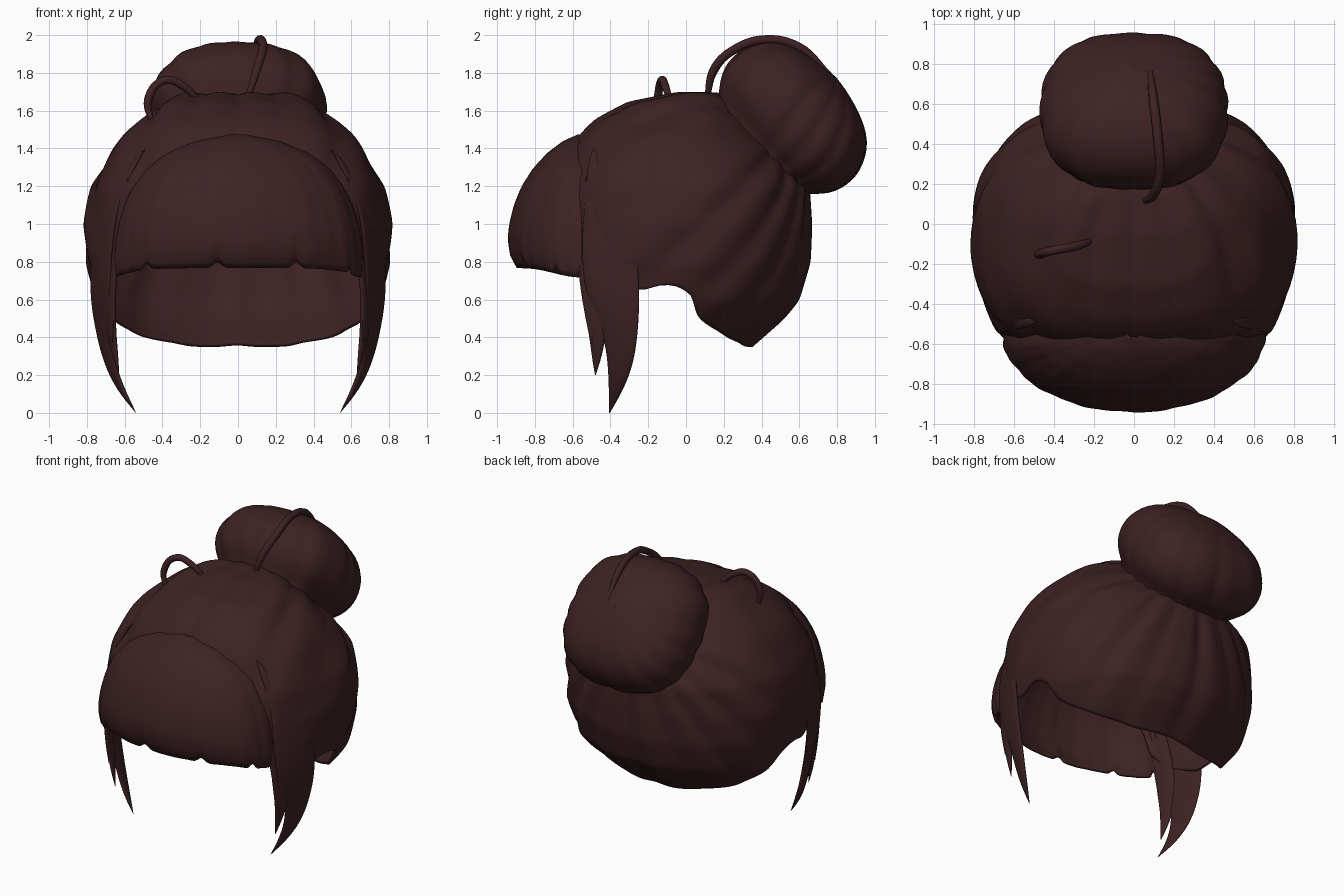
import bpy, math
from mathutils import Vector

old = bpy.data.objects.get("Cube")
if old:
    bpy.data.objects.remove(old, do_unlink=True)

hair = bpy.data.materials.new("dark brown hair")
hair.use_nodes = True
COLOR = (0.047, 0.0155, 0.0165, 1)
hair.diffuse_color = COLOR
bsdf = hair.node_tree.nodes["Principled BSDF"]
bsdf.inputs["Base Color"].default_value = COLOR
bsdf.inputs["Roughness"].default_value = 0.7


def lerp_table(table, t):
    """Interpolate rows of (key, values...) at key t."""
    if t <= table[0][0]:
        return table[0][1:]
    for a, b in zip(table, table[1:]):
        if t <= b[0]:
            f = (t - a[0]) / (b[0] - a[0])
            return [p + (q - p) * f for p, q in zip(a[1:], b[1:])]
    return table[-1][1:]


def grid_object(name, rows, closed, smooth=0, thick=0, subsurf=0):
    """Skin a list of equally long point rows."""
    n = len(rows[0])
    verts = [p for row in rows for p in row]
    faces = []
    for i in range(len(rows) - 1):
        for j in range(n if closed else n - 1):
            k = (j + 1) % n
            faces.append((i * n + j, i * n + k, (i + 1) * n + k, (i + 1) * n + j))
    mesh = bpy.data.meshes.new(name)
    mesh.from_pydata(verts, [], faces)
    mesh.materials.append(hair)
    mesh.update()
    mesh.shade_smooth()
    obj = bpy.data.objects.new(name, mesh)
    bpy.context.collection.objects.link(obj)
    if smooth:
        mod = obj.modifiers.new("Soften", "SMOOTH")
        mod.factor, mod.iterations = 0.5, smooth
    if subsurf:
        mod = obj.modifiers.new("Round", "SUBSURF")
        mod.levels = mod.render_levels = subsurf
    if thick:
        mod = obj.modifiers.new("Thickness", "SOLIDIFY")
        mod.thickness, mod.offset = thick, -1
    return obj


def clumps(a):
    """Uneven lobes of combed hair around an angle, roughly -1 to 0.5."""
    return abs(math.sin(8 * a + 0.7 * math.sin(3 * a))) + 0.15 * math.sin(21 * a + 1) - 0.7


# Combing axis: from the middle of the head out through the bun
AXIS = Vector((0, 0.74, 0.67)).normalized()
SIDE = Vector((1, 0, 0))
UP = SIDE.cross(AXIS)

# Swept-back hair: horizontal slices as (z, half width, front y, back y)
SLICES = [(.33, .44, -.3, .33), (.42, .6, -.5, .43), (.5, .67, -.6, .52),
          (.6, .75, -.66, .6), (.8, .8, -.7, .655), (1, .81, -.7, .66),
          (1.2, .77, -.68, .65), (1.4, .66, -.6, .49), (1.47, .6, -.56, .42),
          (1.55, .5, -.48, .34), (1.64, .4, -.31, .25), (1.69, .27, -.05, .19)]
# Lower edge as (y, z)
HEM = [(-.64, 1.3), (-.57, .85), (-.5, .75), (-.25, .63), (-.15, .68), (-.05, .67),
       (.02, .62), (.05, .51), (.12, .45), (.3, .35), (.6, .34)]
CENTER = Vector((0, 0.02, 1.02))


def inside(p):
    if not SLICES[0][0] < p.z < SLICES[-1][0]:
        return False
    w, front, back = lerp_table(SLICES, p.z)
    power, depth = (2.8, front) if p.y < 0 else (2.05, back)
    return abs(p.x / w) ** power + abs(p.y / depth) ** power < 1


def cap_point(theta, phi):
    d = AXIS * math.cos(theta) + (SIDE * math.sin(phi) + UP * math.cos(phi)) * math.sin(theta)
    lo, hi = 0, 1.5
    for _ in range(14):
        mid = (lo + hi) / 2
        if inside(CENTER + d * mid):
            lo = mid
        else:
            hi = mid
    return CENTER + d * lo


def below_hem(p):
    return p.z < lerp_table(HEM, p.y)[0]


COLS, ROWS = 168, 44
columns = []
for j in range(COLS):
    phi = -2 * math.pi * j / COLS
    end = 0.5
    while end < 2.9 and not below_hem(cap_point(end, phi)):
        end += 0.04
    lo = end - 0.04
    for _ in range(6):
        mid = (lo + end) / 2
        if below_hem(cap_point(mid, phi)):
            end = mid
        else:
            lo = mid
    col = []
    for i in range(ROWS):
        t = i / (ROWS - 1)
        p = cap_point(0.3 + (lo - 0.3) * t, phi)
        groove = 0.026 * clumps(phi) * min(1, 3 * t) * (1 - 0.6 * t ** 3)
        col.append(p + (p - CENTER).normalized() * (groove + 0.004))
    columns.append(col)
grid_object("swept_back_hair", [list(r) for r in zip(*columns)], True, smooth=4, thick=0.02)

# Bun: squarish lobed profile (distance along axis, radius)
BUN = [(-.05, .33), (.0, .355), (.04, .395), (.1, .43), (.17, .445), (.24, .443), (.31, .42),
       (.38, .377), (.43, .315), (.465, .24), (.49, .15), (.505, .07), (.51, .002)]
base = Vector((0, 0.42, 1.43))
rows = []
for s, r in BUN:
    row = []
    for j in range(112):
        a = 2 * math.pi * j / 112
        square = (abs(math.sin(a)) ** 2.6 + abs(math.cos(a)) ** 2.6) ** (-1 / 2.6)
        rr = r * square * (1 + 0.028 * (clumps(a + 0.5 * s) + 0.6))
        row.append(base + AXIS * s + SIDE * (rr * 1.04 * math.sin(a)) + UP * (rr * math.cos(a)))
    rows.append(row)
grid_object("bun", rows, True, subsurf=1)

# Fringe: rows of (z, half width, depth) bowed towards the front
FRINGE = [(.76, .65, .34), (.83, .66, .38), (.92, .655, .393), (1.0, .64, .385), (1.1, .61, .36),
          (1.2, .56, .32), (1.3, .48, .255), (1.38, .37, .18), (1.44, .22, .1), (1.475, .03, .02)]
rows = []
for i in range(31):
    t = i / 30
    z = .76 + .715 * math.sin(t * math.pi / 2)
    w, d = lerp_table(FRINGE, z)
    row = []
    for j in range(121):
        a = math.pi * (j / 120 - 0.5)
        ripple = 1 + 0.006 * (math.sin(13 * a) + 0.5 * math.sin(31 * a + 1))
        notch = 0.035 * max(0, math.cos(9.5 * a + 1.6)) ** 12
        drop = -0.05 * abs(math.sin(a)) ** 6 + notch
        row.append((w * math.sin(a) * ripple, -.55 - d * math.cos(a) * ripple,
                    z + drop * (1 - t) ** 4))
    rows.append(row)
grid_object("fringe", rows, False, smooth=2, thick=0.02)


def lock(name, spine, sign):
    """Tapered flat strand; spine rows are (x, y, z, half width)."""
    rows = []
    for x, y, z, w in spine:
        row = []
        for j in range(8):
            a = sign * 2 * math.pi * j / 8
            across, out = w * math.cos(a), min(.022, w * .5) * math.sin(a) * sign
            row.append((sign * (x + .35 * across + out), y + across - .3 * out, z))
        rows.append(row)
    grid_object(name, rows, True, subsurf=2)


# Face-framing locks on both sides, rooted inside the swept-back hair
LONG = [(.49, -.49, 1.4, .002), (.555, -.485, 1.32, .04), (.65, -.45, 1.16, .09),
        (.7, -.42, 1.0, .14), (.728, -.405, .8, .165), (.73, -.385, .6, .155),
        (.715, -.345, .42, .1), (.68, -.345, .26, .075), (.62, -.37, .12, .042),
        (.54, -.405, .0, .002)]
SHORT = [(.58, -.53, 1.25, .002), (.63, -.52, 1.05, .05), (.667, -.5, .8, .07),
         (.68, -.485, .6, .075), (.67, -.467, .42, .05), (.65, -.472, .3, .03),
         (.63, -.48, .2, .002)]
INNER = [(.58, -.54, 1.1, .002), (.64, -.545, .9, .04), (.665, -.53, .7, .04),
         (.67, -.51, .5, .025), (.665, -.5, .36, .002)]
for side, sign in (("left", 1), ("right", -1)):
    lock(side + "_long_lock", LONG, sign)
    lock(side + "_short_lock", SHORT, sign)
    lock(side + "_inner_lock", INNER, sign)


def stray(name, points, radius):
    """Loose looped strand as a bevelled curve."""
    curve = bpy.data.curves.new(name, "CURVE")
    curve.dimensions = "3D"
    curve.bevel_depth, curve.bevel_resolution = radius, 3
    curve.use_fill_caps = True
    spline = curve.splines.new("BEZIER")
    spline.bezier_points.add(len(points) - 1)
    for bp, co in zip(spline.bezier_points, points):
        bp.co = co
        bp.handle_left_type = bp.handle_right_type = "AUTO"
    spline.bezier_points[0].radius = spline.bezier_points[-1].radius = 0.6
    curve.materials.append(hair)
    bpy.context.collection.objects.link(bpy.data.objects.new(name, curve))


stray("bun_stray_strand", [(.05, .11, 1.66), (.1, .15, 1.82), (.13, .25, 1.92), (.12, .42, 1.976),
                           (.1, .6, 1.935), (.08, .76, 1.79)], .024)
stray("crown_stray_strand", [(-.45, -.16, 1.52), (-.475, -.15, 1.66), (-.39, -.13, 1.76),
                             (-.29, -.11, 1.73), (-.2, -.08, 1.64)], .022)
